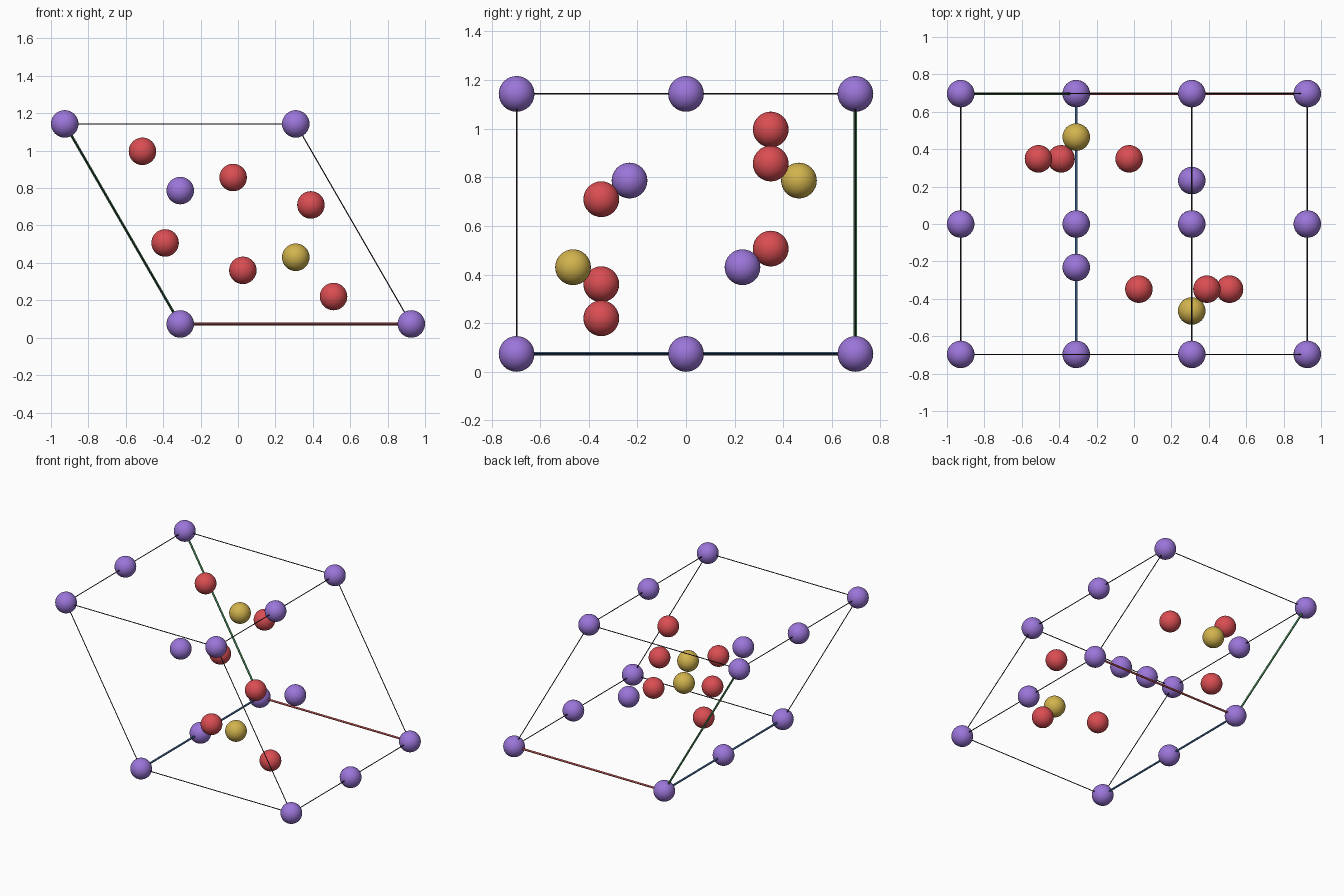
import bpy
from mathutils import Vector

if "Cube" in bpy.data.objects:
    bpy.data.objects.remove(bpy.data.objects["Cube"])

# Cell geometry: a runs along +x, b leans back 120 degrees, c runs towards the front
R = 0.0735
A = 1.2353
O = Vector((-A / 4, 0.697, R))
VA = Vector((A, 0, 0))
VB = Vector((-A / 2, 0, A * 0.8660254))
VC = Vector((0, -1.394, 0))


def cell(u, v, w):
    return O + VA * u + VB * v + VC * w


def material(name, colour):
    m = bpy.data.materials.new(name)
    m.diffuse_color = (*colour, 1)
    m.use_nodes = True
    m.node_tree.nodes["Principled BSDF"].inputs["Base Color"].default_value = m.diffuse_color
    return m


purple = material("purple", (0.33, 0.18, 0.70))
red = material("red", (0.70, 0.075, 0.085))
yellow = material("yellow", (0.64, 0.45, 0.075))
axis_red = material("axis red", (0.50, 0.08, 0.08))
axis_green = material("axis green", (0.07, 0.28, 0.11))
axis_blue = material("axis blue", (0.08, 0.21, 0.46))
dark = material("dark grey", (0.02, 0.02, 0.025))


def ball(name, frac, mat):
    bpy.ops.mesh.primitive_uv_sphere_add(segments=32, ring_count=16, radius=R, location=cell(*frac))
    o = bpy.context.object
    o.name = name
    o.data.materials.append(mat)
    bpy.ops.object.shade_smooth()


def rod(name, f0, f1, radius, mat):
    p, q = cell(*f0), cell(*f1)
    bpy.ops.mesh.primitive_cylinder_add(vertices=12, radius=radius, depth=(q - p).length, location=(p + q) / 2)
    o = bpy.context.object
    o.name = name
    o.rotation_euler = (q - p).to_track_quat('Z', 'Y').to_euler()
    o.data.materials.append(mat)
    bpy.ops.object.shade_smooth_by_angle()


# Atoms on the corners and on the middle of the long edges
for u in (0, 1):
    for v in (0, 1):
        for w in (0, 0.5, 1):
            ball("corner_atom", (u, v, w), purple)

# Inner atoms, each with its partner inverted through the cell centre
inner = [("inner_purple_atom", (1 / 3, 2 / 3, 2 / 3), purple),
         ("yellow_atom", (1 / 3, 2 / 3, 1 / 6), yellow)]
x, y = 0.137, 0.405
for u, v in ((x, y), (1 - y, 1 + x - y), (y - x, 1 - x)):
    inner.append(("red_atom", (u, v, 0.25), red))
for name, f, mat in inner:
    ball(name, f, mat)
    ball(name, tuple(1 - k for k in f), mat)

# Cell edges: the three that leave the origin are thicker coloured axes
axis_mats = (axis_red, axis_green, axis_blue)
for d in range(3):
    for i in (0, 1):
        for j in (0, 1):
            start = [i, j]
            start.insert(d, 0)
            end = list(start)
            end[d] = 1
            if i == j == 0:
                rod("axis_rod", start, end, 0.007, axis_mats[d])
            else:
                rod("cell_edge", start, end, 0.003, dark)
